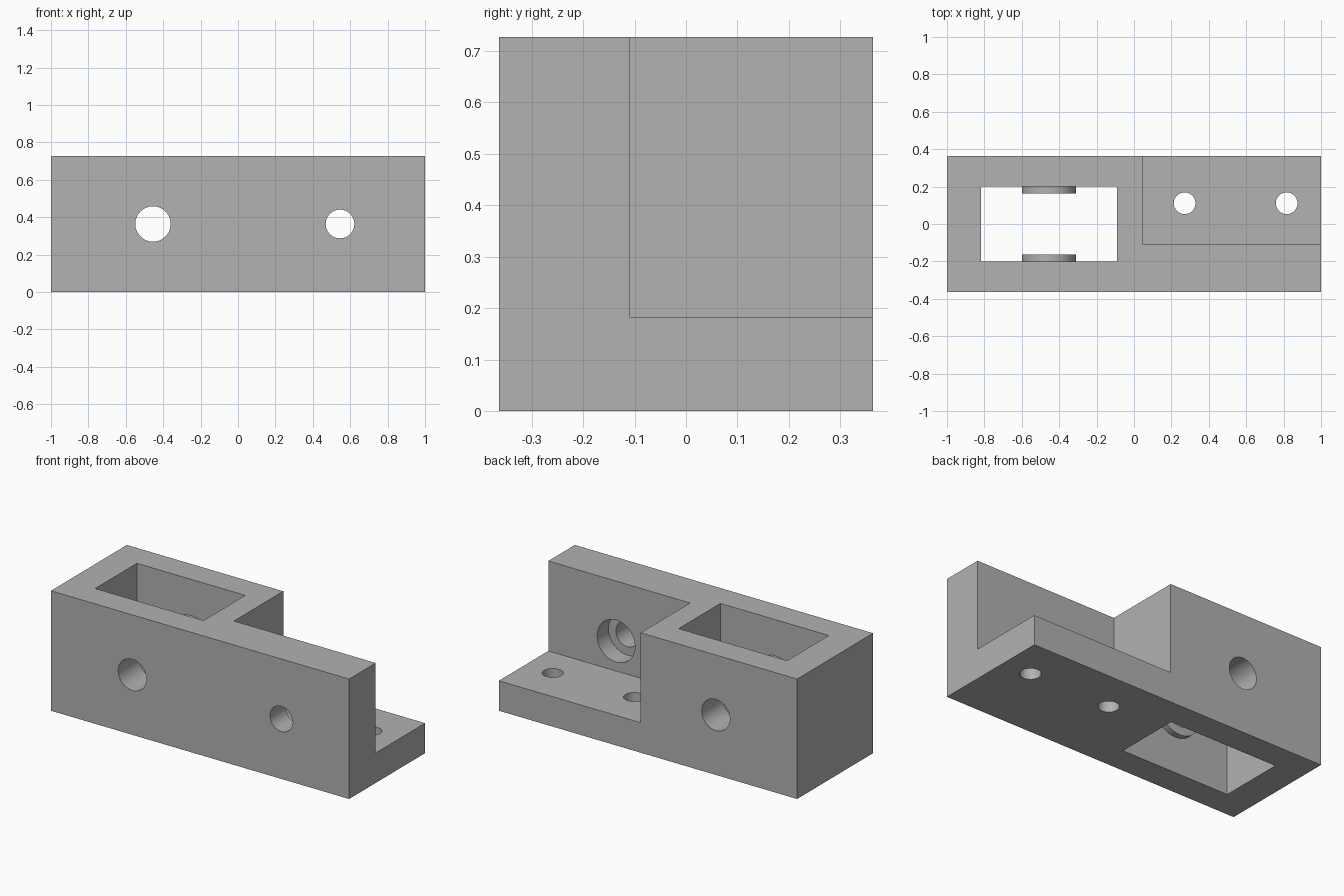
import bpy
import math

cube = bpy.data.objects.get("Cube")
if cube:
    bpy.data.objects.remove(cube, do_unlink=True)

# Main sizes
LENGTH, DEPTH, HEIGHT = 2.0, 0.7273, 0.7273
MID_Z = HEIGHT / 2
BACK = DEPTH / 2
WALL_BACK = -0.109      # rear face of the tall front wall
FLOOR_TOP = 0.182       # top of the mounting plate
PIVOT_X, SCREW_X = -0.4545, 0.5455
OVER = 0.1              # overshoot so that cuts go clean through

grey = bpy.data.materials.new("grey")
grey.use_nodes = True
GREY = (0.445, 0.445, 0.445, 1.0)
grey.diffuse_color = GREY
grey.node_tree.nodes["Principled BSDF"].inputs["Base Color"].default_value = GREY


def block(name, x, y, z):
    """Box given by its (low, high) range on each axis."""
    spans = (x, y, z)
    bpy.ops.mesh.primitive_cube_add(size=1, location=[(a + b) / 2 for a, b in spans])
    ob = bpy.context.object
    ob.name = name
    ob.scale = [b - a for a, b in spans]
    bpy.ops.object.transform_apply(location=True, rotation=False, scale=True)
    ob.data.materials.append(grey)
    return ob


def rod(name, radius, x, span, y=None):
    """Cylinder along y at mid height, or along z when y is given."""
    mid, length = sum(span) / 2, span[1] - span[0]
    upright = y is not None
    bpy.ops.mesh.primitive_cylinder_add(
        vertices=64, radius=radius, depth=length,
        location=(x, y, mid) if upright else (x, mid, MID_Z),
        rotation=(0, 0, 0) if upright else (math.pi / 2, 0, 0))
    ob = bpy.context.object
    ob.name = name
    bpy.ops.object.transform_apply(location=True, rotation=True, scale=True)
    ob.data.materials.append(grey)
    return ob


def combine(body, tool, operation):
    """Apply a boolean and discard the tool."""
    tool.hide_render = True
    mod = body.modifiers.new(tool.name, "BOOLEAN")
    mod.operation, mod.solver, mod.object = operation, "EXACT", tool
    bpy.context.view_layer.objects.active = body
    bpy.ops.object.modifier_apply(modifier=mod.name)
    bpy.data.objects.remove(tool, do_unlink=True)


body = block("bracket_body", (-LENGTH / 2, LENGTH / 2), (-BACK, BACK), (0, HEIGHT))

# Rear corner step that leaves the front wall and the mounting plate
combine(body, block("step_cutter", (0.049, 1 + OVER), (WALL_BACK, BACK + OVER),
                    (FLOOR_TOP, HEIGHT + OVER)), "DIFFERENCE")

# Vertical pocket, open at top and bottom
combine(body, block("pocket_cutter", (-0.818, -0.091), (-0.2, 0.2),
                    (-OVER, HEIGHT + OVER)), "DIFFERENCE")

# Raised round bosses on the two long pocket walls
for side in (-1, 1):
    span = sorted((side * 0.164, side * 0.25))
    combine(body, rod("boss", 0.1445, PIVOT_X, span), "UNION")

# Pivot hole through both walls and bosses
through = (-BACK - OVER, BACK + OVER)
combine(body, rod("pivot_hole", 0.0945, PIVOT_X, through), "DIFFERENCE")

# Screw hole in the front wall, counterbored from behind
combine(body, rod("screw_hole", 0.0765, SCREW_X, (-BACK - OVER, 0)), "DIFFERENCE")
combine(body, rod("counterbore", 0.127, SCREW_X, (WALL_BACK - 0.109, 0)), "DIFFERENCE")

# Two mounting holes in the plate
for x in (0.2705, 0.816):
    combine(body, rod("mounting_hole", 0.058, x, (-OVER, FLOOR_TOP + OVER), y=0.111),
            "DIFFERENCE")

# Smooth hole walls, sharp edges elsewhere
bpy.ops.object.select_all(action="DESELECT")
body.select_set(True)
bpy.context.view_layer.objects.active = body
bpy.ops.object.shade_smooth_by_angle(angle=math.radians(30))
